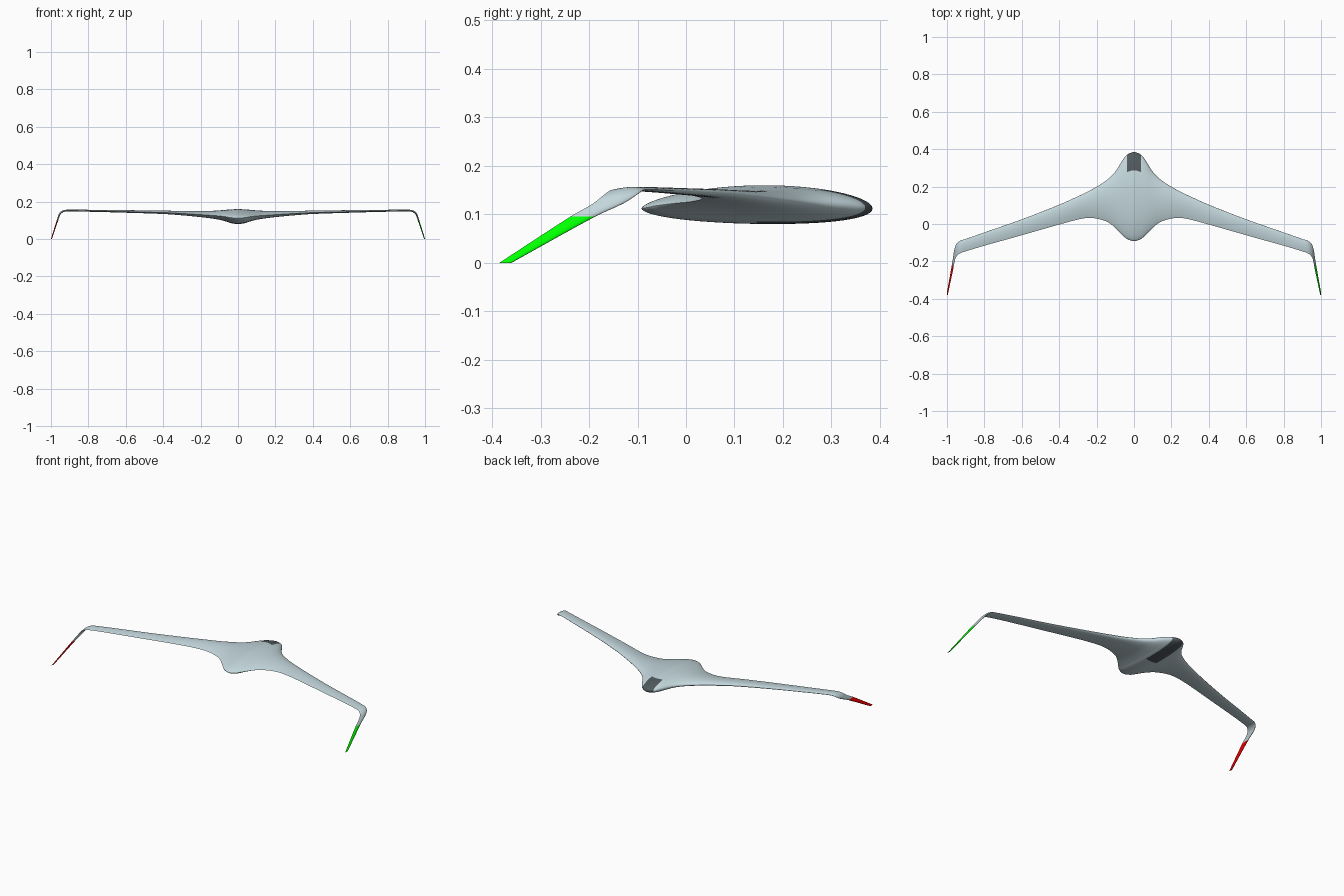
import bpy, bmesh, math
from mathutils import Vector

if "Cube" in bpy.data.objects:
    bpy.data.objects.remove(bpy.data.objects["Cube"])

# Span stations: x, leading y, trailing y, chord z, half thickness, tail bluntness, roll
STATIONS = [
    (0.000, 0.385, -0.092, 0.112, 0.0400, 0.60, 0),
    (0.037, 0.370, -0.080, 0.114, 0.0365, 0.62, 0),
    (0.060, 0.343, -0.061, 0.118, 0.0320, 0.66, 0),
    (0.100, 0.280, -0.021, 0.123, 0.0250, 0.74, 0),
    (0.140, 0.239, 0.010, 0.126, 0.0205, 0.82, 0),
    (0.200, 0.199, 0.029, 0.130, 0.0160, 0.90, 0),
    (0.250, 0.172, 0.032, 0.133, 0.0135, 0.95, 0),
    (0.300, 0.148, 0.024, 0.136, 0.0115, 1.00, 0),
    (0.400, 0.103, -0.003, 0.141, 0.0090, 1.00, 0),
    (0.600, 0.025, -0.060, 0.146, 0.0068, 1.00, 0),
    (0.800, -0.045, -0.116, 0.150, 0.0052, 1.00, 0),
    (0.900, -0.080, -0.146, 0.151, 0.0048, 1.00, 0),
    (0.930, -0.090, -0.157, 0.149, 0.0048, 1.00, 20),
    (0.948, -0.105, -0.172, 0.138, 0.0046, 1.00, 50),
    (0.957, -0.130, -0.192, 0.122, 0.0044, 1.00, 78),
    (0.966, -0.188, -0.239, 0.095, 0.0040, 1.00, 90),
    (0.997, -0.360, -0.385, 0.000, 0.0028, 1.00, 90),
]
STEPS, CHORD = 5, 30
TIP = len(STATIONS) - 2          # station where the coloured tip starts


def material(name, color):
    m = bpy.data.materials.new(name)
    m.diffuse_color = (*color, 1)
    m.use_nodes = True
    m.node_tree.nodes["Principled BSDF"].inputs["Base Color"].default_value = m.diffuse_color
    return m


def span_curve():
    """Smooth Hermite interpolation of the stations."""
    ghost = (-STATIONS[1][0],) + STATIONS[1][1:]
    pts = [ghost] + STATIONS
    t = [0.0]
    for a, b in zip(pts, pts[1:]):
        t.append(t[-1] + math.dist(a[:4], b[:4]))

    def slope(i):
        j = min(i + 1, len(pts) - 1)
        return [(q - p) / (t[j] - t[i - 1]) for p, q in zip(pts[i - 1], pts[j])]

    out = []
    for i in range(1, len(pts) - 1):
        h, m0, m1 = t[i + 1] - t[i], slope(i), slope(i + 1)
        for k in range(STEPS):
            u = k / STEPS
            out.append([(2*u**3 - 3*u*u + 1) * a + (u**3 - 2*u*u + u) * h * c
                        + (3*u*u - 2*u**3) * b + (u**3 - u*u) * h * d
                        for a, b, c, d in zip(pts[i], pts[i + 1], m0, m1)])
    return out + [list(pts[-1])]


def section(st, side):
    """Closed airfoil ring: leading edge, top, trailing edge, bottom."""
    x, lead, trail, z, h, p, roll = st
    r = math.radians(roll)
    up = Vector((math.sin(r), 0, math.cos(r)))
    peak = 0.5 / (0.5 + p)
    top_value = peak ** 0.5 * (1 - peak) ** p
    ring = []
    for k in range(2 * CHORD):
        s = (1 - math.cos(math.pi * k / CHORD)) / 2
        s = min(max(s, 0.0), 1.0)
        half = h * s ** 0.5 * (1 - s) ** p / top_value
        camber = 0.8 * h * s * (1 - s)
        off = camber + (half if k < CHORD else -half)
        v = Vector((x, lead + (trail - lead) * s, z)) + up * off
        ring.append((v.x * side, v.y, v.z))
    return ring


def loft(name, rows, mats, side=1, cap=False, panel=False):
    bm = bmesh.new()
    rings = [[bm.verts.new(c) for c in section(r, side)] for r in rows]
    n = 2 * CHORD
    for i, (a, b) in enumerate(zip(rings, rings[1:])):
        for k in range(n):
            f = bm.faces.new((a[k], a[(k + 1) % n], b[(k + 1) % n], b[k]))
            if side > 0:
                f.normal_flip()
            # dark nose panel, longer underneath
            if panel and i < STEPS and (k < 9 or k >= n - 15):
                f.material_index = 1
    if cap:
        f = bm.faces.new(rings[-1])
        f.normal_update()
        if f.normal.z > 0:
            f.normal_flip()
    # make sure the upper skin faces outward
    bm.normal_update()
    bm.faces.ensure_lookup_table()
    probe = bm.faces[CHORD // 2]
    if probe.normal.dot(Vector((side, 0, 1))) < 0:
        for f in list(bm.faces)[:(len(rings) - 1) * n]:
            f.normal_flip()
    me = bpy.data.meshes.new(name)
    bm.to_mesh(me)
    bm.free()
    ob = bpy.data.objects.new(name, me)
    bpy.context.collection.objects.link(ob)
    for m in mats:
        me.materials.append(m)
    bpy.ops.object.select_all(action='DESELECT')
    ob.select_set(True)
    bpy.context.view_layer.objects.active = ob
    bpy.ops.object.shade_smooth_by_angle(angle=math.radians(50))
    return ob


skin = material("pale_skin", (0.55, 0.68, 0.72))
dark = material("dark_panel", (0.08, 0.10, 0.11))
green = material("green_tip", (0.0, 1.0, 0.0))
red = material("red_tip", (1.0, 0.0, 0.0))

rows = span_curve()
split = TIP * STEPS

# Blended body and wing, mirrored across the centre line
wing = loft("blended_wing_body", rows[:split + 1], [skin, dark], panel=True)
mirror = wing.modifiers.new("mirror", 'MIRROR')
mirror.use_clip = True
mirror.merge_threshold = 0.0001

# Coloured drooping wing tips
loft("wing_tip_right", rows[split:], [green], side=1, cap=True)
loft("wing_tip_left", rows[split:], [red], side=-1, cap=True)
